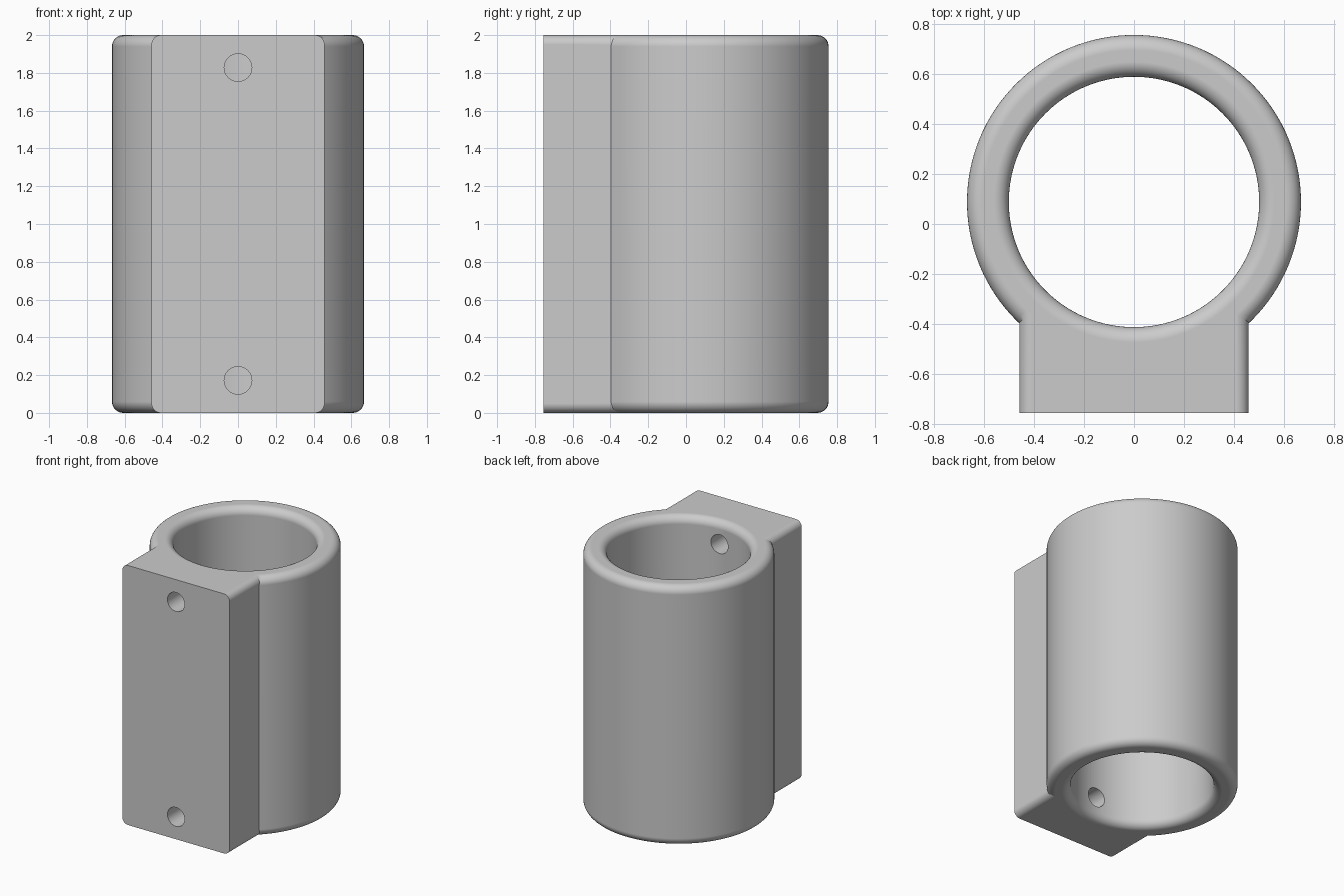
import bpy, bmesh, math
from mathutils import Matrix

if "Cube" in bpy.data.objects:
    bpy.data.objects.remove(bpy.data.objects["Cube"], do_unlink=True)

HEIGHT = 2.0
AXIS_Y = 0.088
OUTER, BORE, FILLET = 0.667, 0.5, 0.06
SEGMENTS, STEPS = 128, 8

grey = bpy.data.materials.new("plain grey")
grey.use_nodes = True
colour = (0.6, 0.6, 0.6, 1)
grey.diffuse_color = colour
grey.node_tree.nodes["Principled BSDF"].inputs["Base Color"].default_value = colour


def finish(name, bm):
    bmesh.ops.recalc_face_normals(bm, faces=bm.faces)
    mesh = bpy.data.meshes.new(name)
    bm.to_mesh(mesh)
    bm.free()
    mesh.materials.append(grey)
    obj = bpy.data.objects.new(name, mesh)
    bpy.context.collection.objects.link(obj)
    return obj


def lathe(name, profile):
    """Stack of rings about the tube axis, capped at both ends."""
    bm = bmesh.new()
    rings = []
    for radius, z in profile:
        ring = bmesh.ops.create_circle(
            bm, segments=SEGMENTS, radius=radius,
            matrix=Matrix.Translation((0, AXIS_Y, z)))["verts"]
        rings.append(ring)
    for low, high in zip(rings, rings[1:]):
        for i in range(SEGMENTS):
            j = (i + 1) % SEGMENTS
            bm.faces.new((low[i], low[j], high[j], high[i]))
    bm.faces.new(rings[0])
    bm.faces.new(rings[-1])
    return finish(name, bm)


def rim(radius, sign):
    """Quarter-round from the end face to the wall, mirrored at the top."""
    angles = [math.pi / 2 * i / STEPS for i in range(STEPS + 1)]
    low = [(radius + sign * FILLET * (math.sin(a) - 1),
            FILLET * (1 - math.cos(a))) for a in angles]
    return low + [(r, HEIGHT - z) for r, z in reversed(low)]


def combine(target, tool, operation):
    mod = target.modifiers.new(operation.lower(), "BOOLEAN")
    mod.operation, mod.solver, mod.object = operation, "EXACT", tool
    bpy.context.view_layer.objects.active = target
    bpy.ops.object.modifier_apply(modifier=mod.name)
    bpy.data.objects.remove(tool, do_unlink=True)


# Round tube body with rounded outer rims
body = lathe("tube_mount", rim(OUTER, 1))

# Mounting block with its long edges rounded
bm = bmesh.new()
bmesh.ops.create_cube(bm, size=1, matrix=Matrix.Translation((0, -0.5275, HEIGHT / 2))
                      @ Matrix.Diagonal((0.916, 0.455, HEIGHT, 1)))
corners = [e for e in bm.edges
           if abs(e.verts[0].co.y - e.verts[1].co.y) > 0.1]
bmesh.ops.bevel(bm, geom=corners, offset=0.05, segments=STEPS,
                profile=0.5, affect="EDGES")
combine(body, finish("mounting_block", bm), "UNION")

# Bore, flaring out at both ends
flare = BORE + FILLET
bore = [(flare, -0.1)] + rim(BORE, -1) + [(flare, HEIGHT + 0.1)]
combine(body, lathe("bore_cutter", bore), "DIFFERENCE")

# Screw holes from the block's front face into the bore
for z in (0.172, HEIGHT - 0.172):
    bm = bmesh.new()
    bmesh.ops.create_cone(
        bm, cap_ends=True, segments=48, radius1=0.073, radius2=0.073, depth=0.8,
        matrix=Matrix.Translation((0, -0.6, z)) @ Matrix.Rotation(math.pi / 2, 4, "X"))
    combine(body, finish("screw_hole_cutter", bm), "DIFFERENCE")

# Smooth rounded surfaces, crisp corners
bpy.ops.object.select_all(action="DESELECT")
body.select_set(True)
bpy.context.view_layer.objects.active = body
bpy.ops.object.shade_smooth_by_angle(angle=math.radians(30))
body.modifiers.new("even_shading", "WEIGHTED_NORMAL").keep_sharp = True
